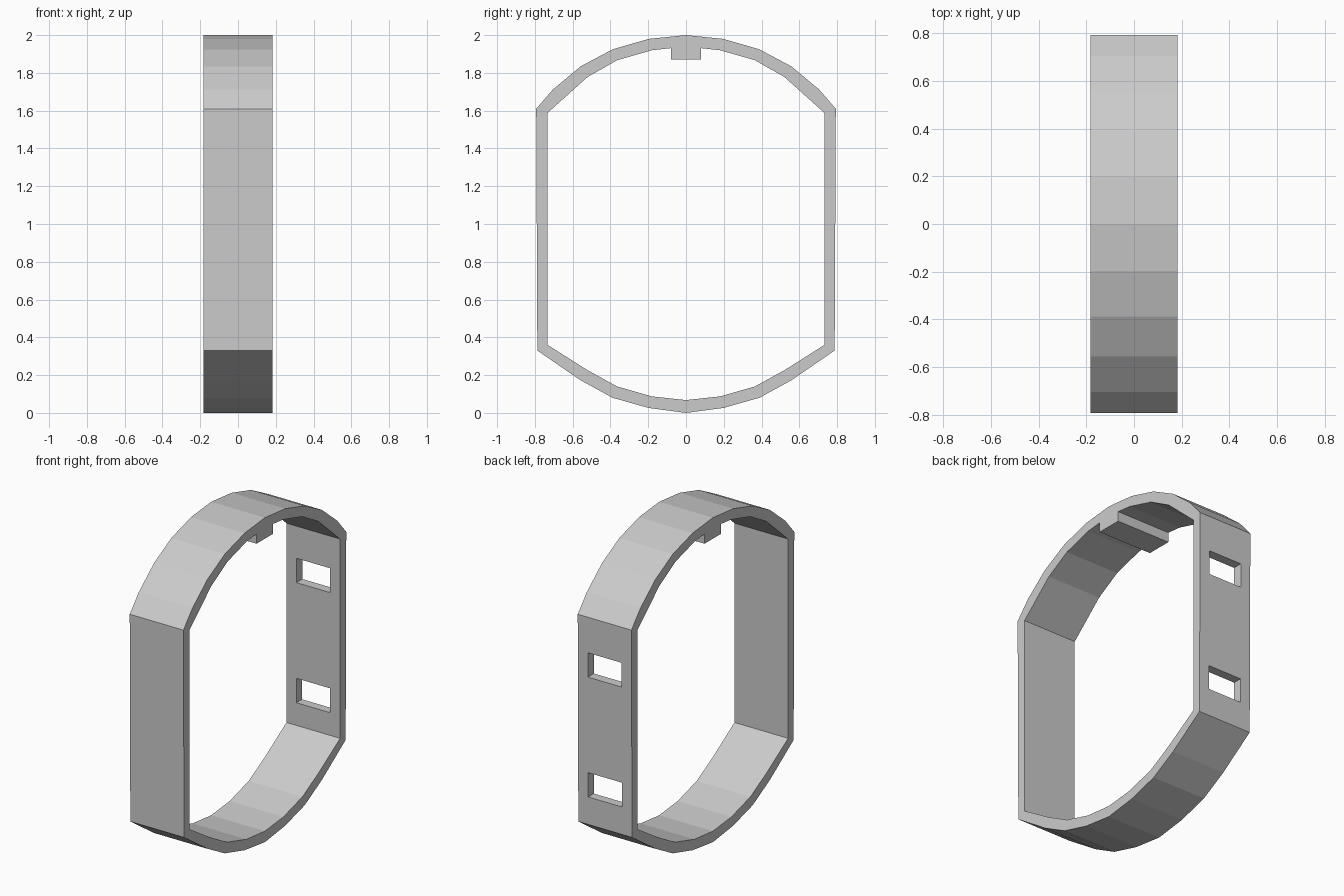
import bpy, bmesh

if "Cube" in bpy.data.objects:
    bpy.data.objects.remove(bpy.data.objects["Cube"])

HALF_WIDTH = 0.183

# Half profiles (y, z), from top centre down to bottom centre
OUTER = [(0, 2.0), (0.197, 1.98), (0.388, 1.925), (0.557, 1.835), (0.705, 1.712),
         (0.793, 1.61), (0.787, 0.33), (0.557, 0.172), (0.389, 0.08), (0.197, 0.026), (0, 0.0)]
# Inner profile includes the locating key under the crown
INNER = [(0.08, 1.87), (0.08, 1.931), (0.18, 1.92), (0.365, 1.867), (0.521, 1.778),
         (0.655, 1.658), (0.733, 1.588), (0.733, 0.36), (0.521, 0.226), (0.365, 0.14),
         (0.18, 0.087), (0, 0.068)]


def mirrored(half):
    return half + [(-y, z) for y, z in reversed(half) if y > 0]


def link(name, bm):
    mesh = bpy.data.meshes.new(name)
    bm.to_mesh(mesh)
    bm.free()
    obj = bpy.data.objects.new(name, mesh)
    bpy.context.collection.objects.link(obj)
    return obj


# Band: fill between the two outlines, then extrude across the width
bm = bmesh.new()
edges = []
for half in (OUTER, INNER):
    vs = [bm.verts.new((-HALF_WIDTH, y, z)) for y, z in mirrored(half)]
    edges += [bm.edges.new((vs[i - 1], vs[i])) for i in range(len(vs))]
bmesh.ops.triangle_fill(bm, edges=edges, use_beauty=True, normal=(1, 0, 0))
ext = bmesh.ops.extrude_face_region(bm, geom=bm.faces[:], use_keep_orig=True)
moved = [v for v in ext["geom"] if isinstance(v, bmesh.types.BMVert)]
bmesh.ops.translate(bm, verts=moved, vec=(2 * HALF_WIDTH, 0, 0))
bmesh.ops.recalc_face_normals(bm, faces=bm.faces[:])
band = link("band", bm)

# Two rectangular strap slots through the back wall
bm = bmesh.new()
for z in (1.315, 0.575):
    box = bmesh.ops.create_cube(bm, size=1)["verts"]
    bmesh.ops.scale(bm, verts=box, vec=(0.23, 0.3, 0.15))
    bmesh.ops.translate(bm, verts=box, vec=(0, 0.76, z))
cutter = link("slot_cutter", bm)
cutter.hide_render = True
cutter.hide_set(True)

mod = band.modifiers.new("slots", "BOOLEAN")
mod.operation = "DIFFERENCE"
mod.solver = "EXACT"
mod.object = cutter
